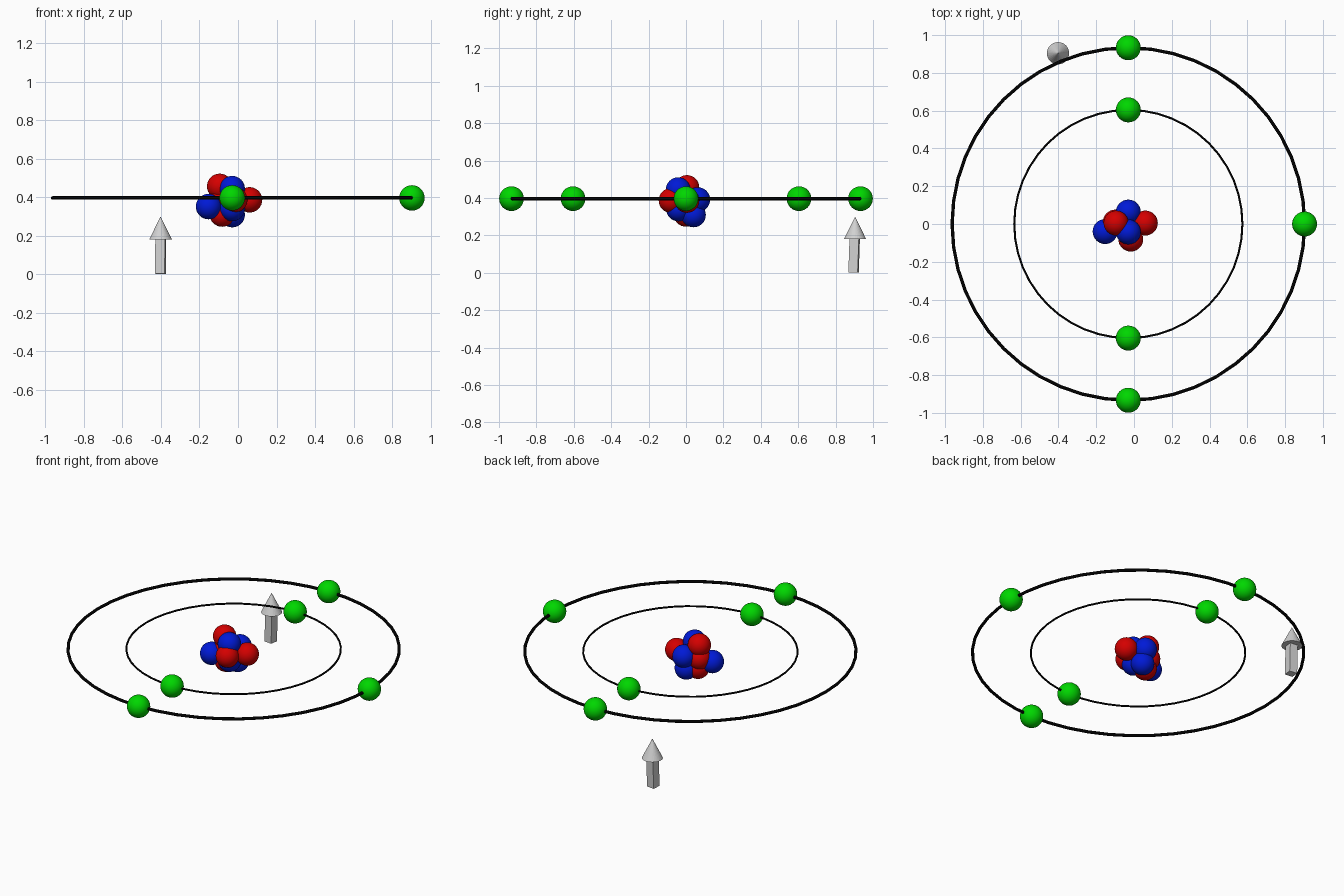
import bpy
import math

if "Cube" in bpy.data.objects:
    bpy.data.objects.remove(bpy.data.objects["Cube"])


def material(name, rgb):
    m = bpy.data.materials.new(name)
    m.diffuse_color = (*rgb, 1.0)
    m.use_nodes = True
    m.node_tree.nodes["Principled BSDF"].inputs["Base Color"].default_value = m.diffuse_color
    return m


GREEN = material("electron green", (0.0, 0.68, 0.0))
RED = material("proton red", (0.66, 0.0, 0.0))
BLUE = material("neutron blue", (0.0, 0.01, 0.68))
BLACK = material("orbit black", (0.0, 0.0, 0.0))
GREY = material("arrow grey", (0.64, 0.64, 0.64))

CX, CZ = -0.03, 0.396        # centre of the atom
BALL = 0.066                 # radius of every particle


def finish(name, mat, smooth=True):
    ob = bpy.context.object
    ob.name = name
    ob.data.materials.append(mat)
    if smooth:
        bpy.ops.object.shade_smooth_by_angle(angle=math.radians(35))
    return ob


def ball(name, loc, mat):
    bpy.ops.mesh.primitive_uv_sphere_add(segments=32, ring_count=16, radius=BALL, location=loc)
    return finish(name, mat)


def orbit(name, radius, thickness):
    bpy.ops.mesh.primitive_torus_add(location=(CX, 0, CZ), major_segments=48, minor_segments=12,
                                     major_radius=radius, minor_radius=thickness)
    return finish(name, BLACK)


# Orbits
R_IN, R_OUT = 0.604, 0.933
orbit("inner_orbit", R_IN, 0.0055)
orbit("outer_orbit", R_OUT, 0.0088)

# Electrons: a front and back pair on each orbit, one more on the right
for label, r in (("inner", R_IN), ("outer", R_OUT)):
    for side, s in (("front", -1), ("back", 1)):
        ball(f"{label}_electron_{side}", (CX, s * r, CZ), GREEN)
ball("outer_electron_right", (CX + R_OUT, 0, CZ), GREEN)

# Nucleus
protons = [(-0.095, 0.005, 0.456), (0.06, 0.005, 0.386), (-0.017, -0.08, 0.386),
           (-0.082, 0.0, 0.312), (-0.099, 0.01, 0.378)]
neutrons = [(-0.153, -0.04, 0.351), (-0.03, -0.042, 0.444), (-0.03, 0.063, 0.391),
            (-0.03, 0.04, 0.309), (-0.03, -0.04, 0.341)]
for i, p in enumerate(protons):
    ball(f"proton_{i + 1}", p, RED)
for i, p in enumerate(neutrons):
    ball(f"neutron_{i + 1}", p, BLUE)

# Arrow: slightly leaning square shaft and a faceted cone head
bpy.ops.mesh.primitive_cube_add(size=1, location=(-0.402, 0.899, 0.094),
                                rotation=(math.radians(-2), 0, math.radians(-7)))
bpy.context.object.scale = (0.05, 0.05, 0.185)
finish("arrow_shaft", GREY, smooth=False)
bpy.ops.mesh.primitive_cone_add(vertices=32, radius1=0.059, radius2=0, depth=0.12,
                                location=(-0.402, 0.904, 0.24))
finish("arrow_head", GREY, smooth=False)
